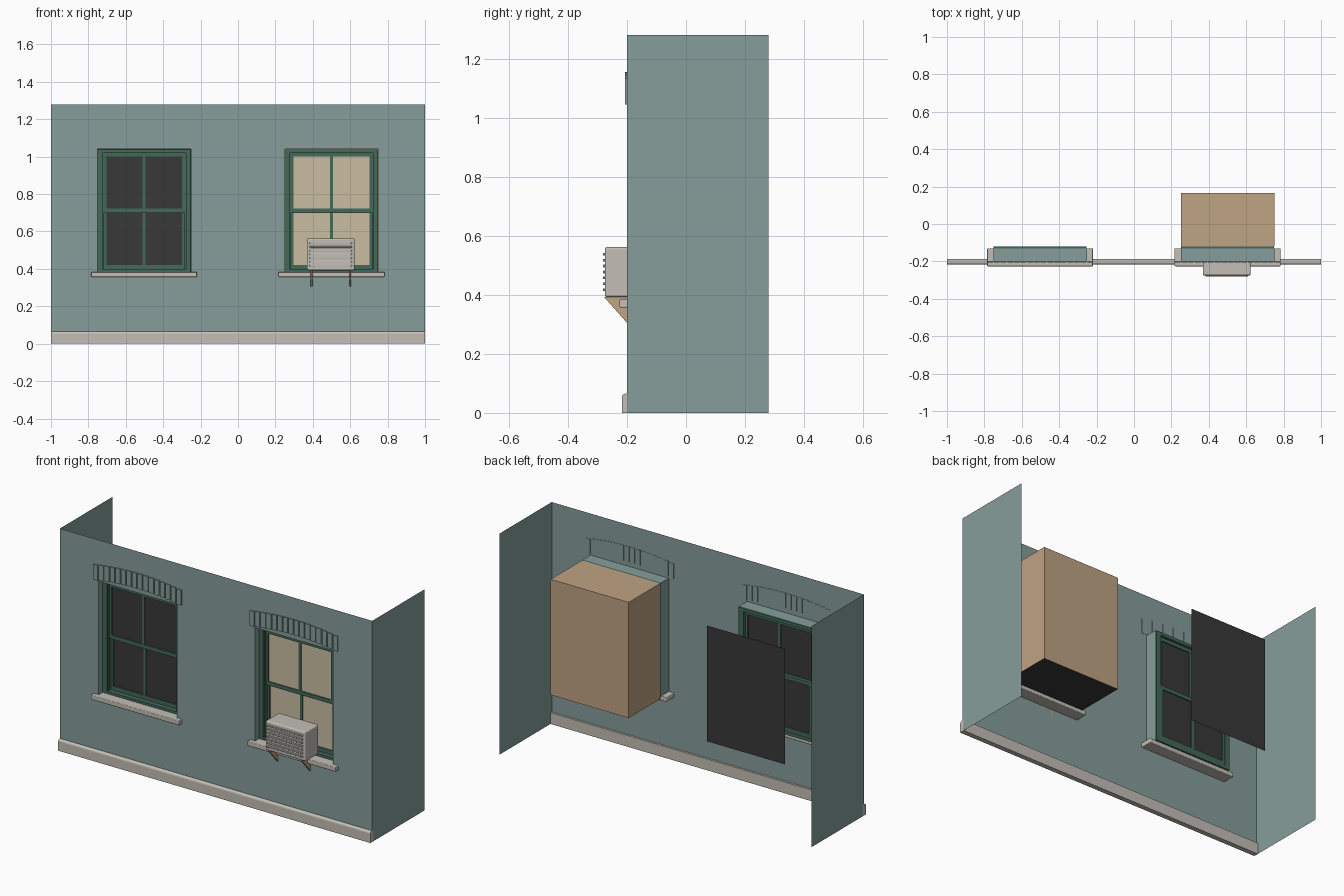
import bpy, bmesh, math
from mathutils import Vector

if "Cube" in bpy.data.objects:
    bpy.data.objects.remove(bpy.data.objects["Cube"])


def srgb(r, g, b):
    f = lambda c: c / 12.92 if c <= 0.04045 else ((c + 0.055) / 1.055) ** 2.4
    return (f(r / 255), f(g / 255), f(b / 255), 1)


def material(name, *rgb):
    m = bpy.data.materials.new(name)
    m.diffuse_color = srgb(*rgb)
    m.use_nodes = True
    m.node_tree.nodes["Principled BSDF"].inputs["Base Color"].default_value = m.diffuse_color
    return m


TEAL = material("teal_wall", 134, 158, 154)
GREEN = material("green_frame", 68, 104, 90)
DARK = material("dark_glass", 56, 56, 56)
CREAM = material("cream_pane", 202, 190, 162)
STONE = material("pale_stone", 195, 190, 182)
TAN = material("tan_board", 191, 163, 131)


def finish(name, bm, mats, bevel=0):
    mesh = bpy.data.meshes.new(name)
    bm.to_mesh(mesh)
    bm.free()
    ob = bpy.data.objects.new(name, mesh)
    bpy.context.collection.objects.link(ob)
    for m in mats:
        mesh.materials.append(m)
    if bevel:
        mod = ob.modifiers.new("bevel", 'BEVEL')
        mod.width, mod.segments = bevel, 3
    return ob


def add_box(bm, x0, x1, y0, y1, z0, z1):
    vs = bmesh.ops.create_cube(bm, size=1)["verts"]
    for v in vs:
        v.co = Vector((x0 if v.co.x < 0 else x1,
                       y0 if v.co.y < 0 else y1,
                       z0 if v.co.z < 0 else z1))


def boxes(name, mat, *dims, bevel=0):
    bm = bmesh.new()
    for d in dims:
        add_box(bm, *d)
    return finish(name, bm, [mat], bevel)


def quad(bm, *pts):
    return bm.faces.new([bm.verts.new(p) for p in pts])


def prism(name, mat, yz, x0, x1):
    """Side profile of (y, z) points, extruded along x."""
    bm = bmesh.new()
    face = quad(bm, *[(x0, y, z) for y, z in yz])
    res = bmesh.ops.extrude_face_region(bm, geom=[face])
    for v in res["geom"]:
        if isinstance(v, bmesh.types.BMVert):
            v.co.x = x1
    bmesh.ops.recalc_face_normals(bm, faces=bm.faces)
    return finish(name, bm, [mat])


WY, TOP, BACK = -0.2, 1.28, 0.28      # wall plane, wall top, rear edge
Z0, Z1, HALF = 0.37, 1.04, 0.25       # window opening
CENTRES = (-0.502, 0.5)
IN = -0.12                            # inner end of the window recess

# Facade with two openings, their recesses, and the side walls
bm = bmesh.new()
xs = [-1, CENTRES[0] - HALF, CENTRES[0] + HALF, CENTRES[1] - HALF, CENTRES[1] + HALF, 1]
zs = [0, Z0, Z1, TOP]
for i in range(5):
    for j in range(3):
        if not (i in (1, 3) and j == 1):
            quad(bm, (xs[i], WY, zs[j]), (xs[i + 1], WY, zs[j]),
                 (xs[i + 1], WY, zs[j + 1]), (xs[i], WY, zs[j + 1]))
for cx in CENTRES:
    l, r, e = cx - HALF, cx + HALF, IN - 0.01
    quad(bm, (l, WY, Z0), (l, WY, Z1), (l, e, Z1), (l, e, Z0))
    quad(bm, (r, WY, Z0), (r, e, Z0), (r, e, Z1), (r, WY, Z1))
    quad(bm, (l, WY, Z1), (r, WY, Z1), (r, e, Z1), (l, e, Z1))
quad(bm, (1, WY, 0), (1, BACK, 0), (1, BACK, TOP), (1, WY, TOP))
quad(bm, (-1, BACK, 0), (-1, WY, 0), (-1, WY, TOP), (-1, BACK, TOP))
bmesh.ops.remove_doubles(bm, verts=bm.verts, dist=1e-5)
finish("wall", bm, [TEAL])

# Base trim with a rounded top front edge
arc = [(-0.205 - 0.012 * math.sin(a), 0.053 + 0.012 * math.cos(a))
       for a in [math.pi / 2 * k / 4 for k in range(5)]]
prism("base_trim", STONE, [(-0.188, 0), (-0.188, 0.065)] + arc + [(-0.217, 0)], -1, 1)

for side, cx, pane in (("left", CENTRES[0], DARK), ("right", CENTRES[1], CREAM)):
    l, r = cx - HALF, cx + HALF

    # Arched course of upright bricks over the opening
    bm = bmesh.new()
    n, w = 16, 0.57 / 16
    for k in range(n):
        x = cx - 0.285 + k * w
        t = (k + 0.5) / n * 2 - 1
        rise = 0.025 * (1 - t * t)
        add_box(bm, x + 0.003, x + w - 0.003, WY - 0.006, WY + 0.002, 1.042 + rise, 1.13 + rise)
    finish(side + "_brick_arch", bm, [TEAL])

    # Sill
    boxes(side + "_sill", STONE, (cx - 0.283, cx + 0.283, -0.226, -0.13, 0.357, 0.384), bevel=0.004)

    # Outer frame, with a thin stop bead inside it
    dims = []
    for inset, wide, y0 in ((0.001, 0.026, -0.165), (0.025, 0.008, -0.155)):
        a, b, t, s = l + inset, r - inset, Z1 - 0.001 - inset * 0.5, 0.38
        dims += [(a, a + wide, y0, IN, s, t), (b - wide, b, y0, IN, s, t),
                 (a + wide, b - wide, y0, IN, t - wide * 0.7, t),
                 (a + wide, b - wide, y0, IN, s, s + wide * 0.7)]
    boxes(side + "_window_frame", GREEN, *dims)

    # Two sliding sashes, the upper one further out
    for label, y, s, t, top, bot in (("upper", -0.15, 0.70, 1.02, 0.02, 0.022),
                                     ("lower", -0.136, 0.395, 0.722, 0.022, 0.027)):
        a, b, e = l + 0.03, r - 0.03, y + 0.014
        boxes(f"{side}_{label}_sash", GREEN,
              (a, a + 0.018, y, e, s, t), (b - 0.018, b, y, e, s, t),
              (a, b, y, e, t - top, t), (a, b, y, e, s, s + bot),
              (cx - 0.008, cx + 0.008, y + 0.001, e - 0.001, s, t))
        boxes(f"{side}_{label}_pane", pane,
              (a + 0.01, b - 0.01, y + 0.006, y + 0.008, s + 0.01, t - 0.01))

# Dark backing board behind the left window
l, r = CENTRES[0] - HALF, CENTRES[0] + HALF
bm = bmesh.new()
quad(bm, (l, 0.167, Z0), (r, 0.167, Z0), (r, 0.167, Z1), (l, 0.167, Z1))
finish("backing_board", bm, [DARK])

# Room box behind the right window: open front, dark floor
bm = bmesh.new()
add_box(bm, CENTRES[1] - HALF, CENTRES[1] + HALF, IN, 0.167, Z0, Z1)
bm.normal_update()
for f in list(bm.faces):
    if f.normal.y < -0.5:
        bm.faces.remove(f)
    elif f.normal.z < -0.5:
        f.material_index = 1
finish("room_box", bm, [TAN, DARK])

# Air conditioner with louvres, resting on two brackets
boxes("air_conditioner", STONE, (0.368, 0.624, -0.275, -0.152, 0.392, 0.562), bevel=0.008)
boxes("louvres", STONE, *[(0.383, 0.609, -0.281, -0.27, z, z + 0.009)
                          for z in [0.413 + 0.02 * k for k in range(7)]], bevel=0.002)
for name, x in (("left_bracket", 0.392), ("right_bracket", 0.6)):
    prism(name, TAN, [(-0.277, 0.392), (-0.2, 0.392), (-0.2, 0.305)], x - 0.005, x + 0.005)
